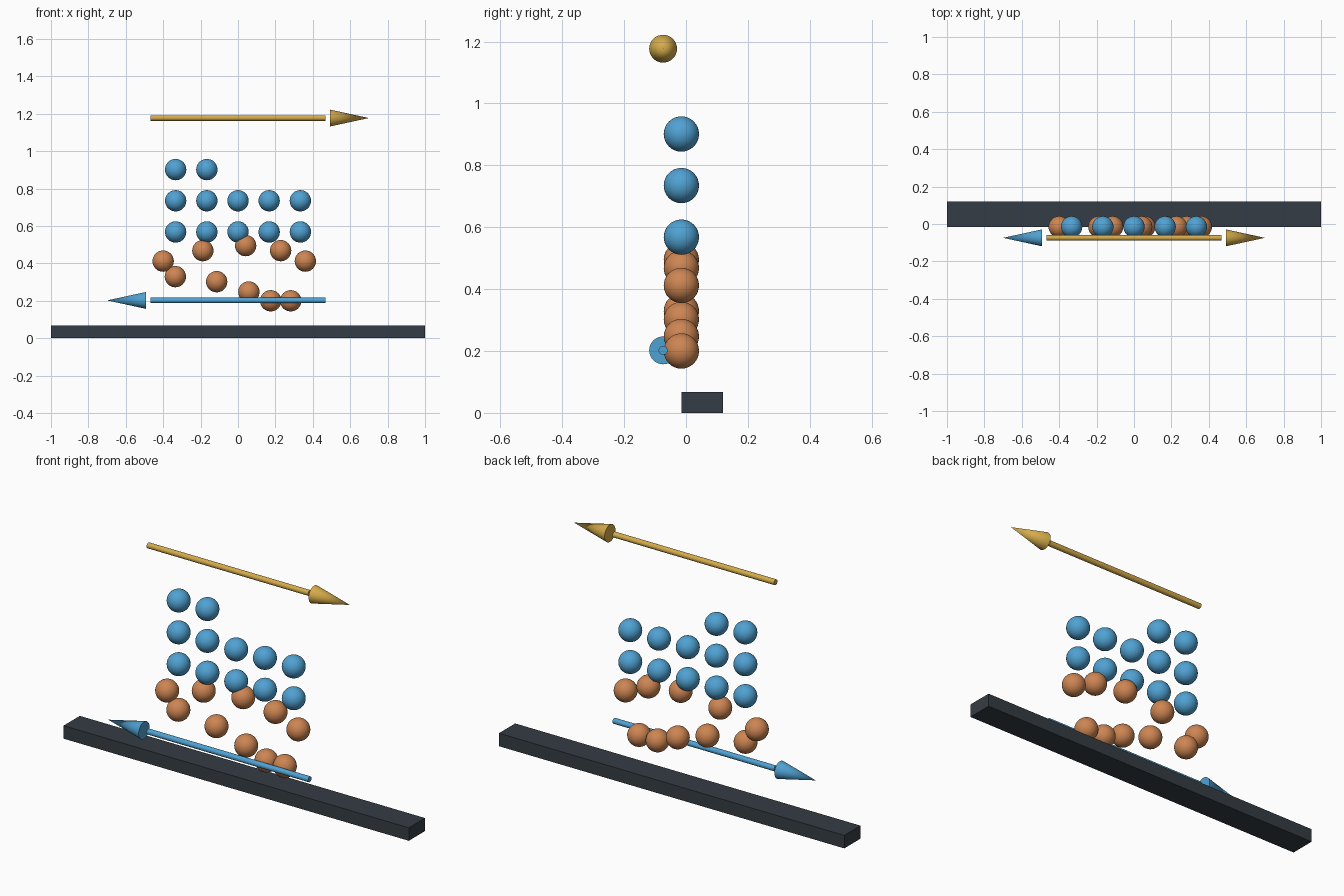
import bpy
import math

cube = bpy.data.objects.get("Cube")
if cube:
    bpy.data.objects.remove(cube, do_unlink=True)


def make_material(name, rgb):
    mat = bpy.data.materials.new(name)
    mat.use_nodes = True
    color = (*rgb, 1.0)
    mat.diffuse_color = color
    mat.node_tree.nodes["Principled BSDF"].inputs["Base Color"].default_value = color
    return mat


blue = make_material("sky blue", (0.08, 0.36, 0.65))
copper = make_material("copper orange", (0.61, 0.235, 0.085))
gold = make_material("gold", (0.67, 0.41, 0.07))
slate = make_material("dark slate", (0.036, 0.046, 0.058))


def finish(name, mat, smooth=True):
    obj = bpy.context.object
    obj.name = name
    obj.data.materials.append(mat)
    if smooth:
        bpy.ops.object.shade_smooth_by_angle(angle=math.radians(40))
    return obj


BALL_Y, BALL_RADIUS = -0.015, 0.057
ARROW_Y = -0.074


def ball(name, x, z, mat):
    bpy.ops.mesh.primitive_uv_sphere_add(
        segments=32, ring_count=16, radius=BALL_RADIUS, location=(x, BALL_Y, z))
    finish(name, mat)


def arrow(name, z, side, mat):
    # Shaft along x, with a separate head pointing to the given side
    turn = (0, side * math.pi / 2, 0)
    bpy.ops.mesh.primitive_cylinder_add(
        vertices=24, radius=0.0145, depth=0.935, location=(0, ARROW_Y, z), rotation=turn)
    finish(name + "_shaft", mat)
    bpy.ops.mesh.primitive_cone_add(
        vertices=32, radius1=0.045, radius2=0, depth=0.208,
        location=(side * 0.596, ARROW_Y, z), rotation=turn)
    finish(name + "_head", mat)


# Base bar
bpy.ops.mesh.primitive_cube_add(size=1, location=(0, 0.052, 0.034))
bpy.context.object.scale = (2, 0.134, 0.068)
finish("base_bar", slate, smooth=False)

# Ordered balls: two full rows and a partial top row
for row, count in enumerate((5, 5, 2)):
    for col in range(count):
        ball(f"ordered_ball_{row}_{col}", (col - 2) / 6, 0.568 + row / 6, blue)

# Scattered balls
scattered = [(-0.40, 0.412), (-0.188, 0.468), (0.041, 0.495), (0.228, 0.468),
             (0.36, 0.412), (-0.335, 0.329), (-0.114, 0.302), (0.058, 0.247),
             (0.175, 0.20), (0.282, 0.20)]
for i, (x, z) in enumerate(scattered):
    ball(f"scattered_ball_{i}", x, z, copper)

# Opposing arrows
arrow("upper_arrow", 1.177, 1, gold)
arrow("lower_arrow", 0.202, -1, blue)
